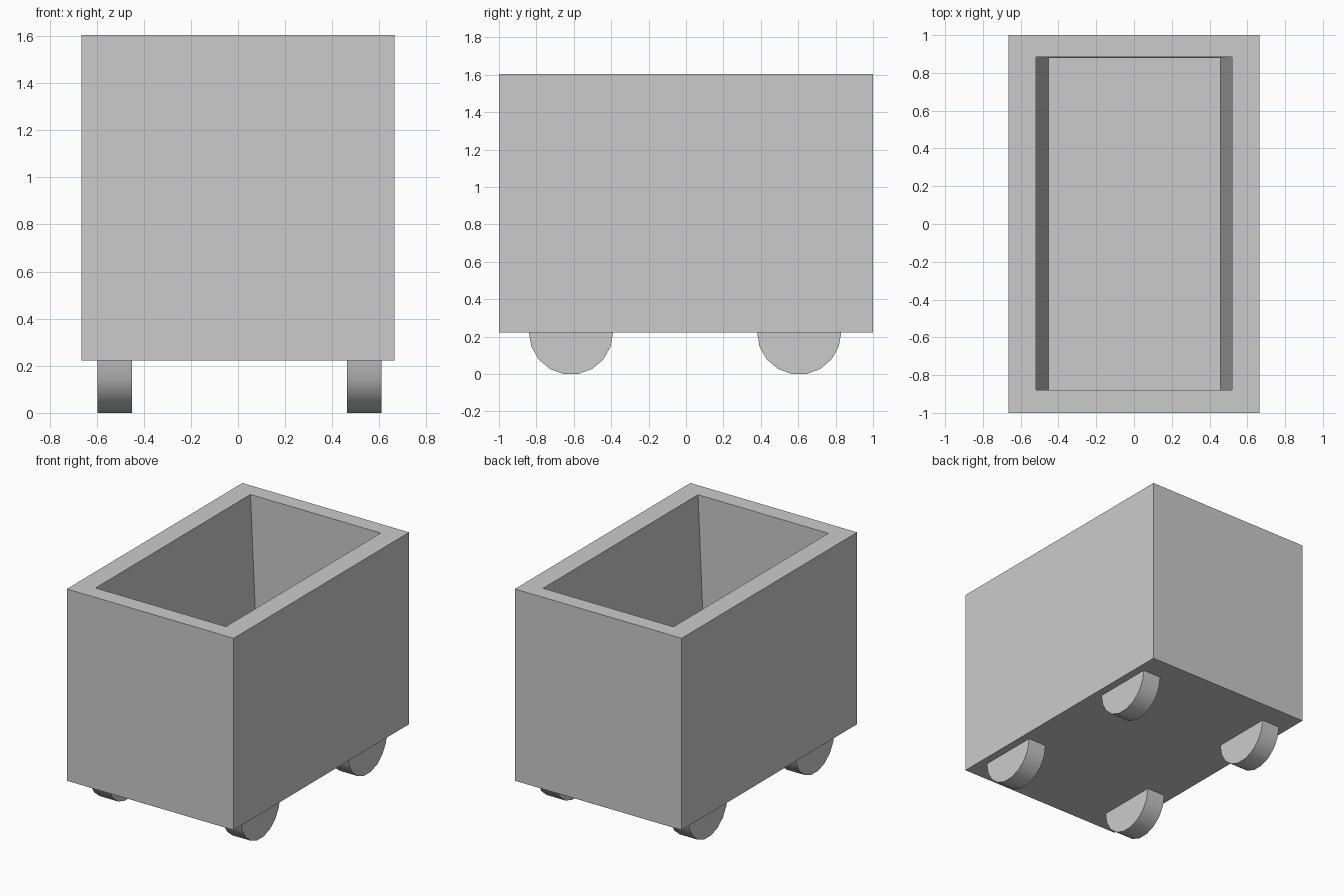
import bpy, bmesh, math
from mathutils import Matrix

if "Cube" in bpy.data.objects:
    bpy.data.objects.remove(bpy.data.objects["Cube"])

BODY_Z0, BODY_Z1 = 0.222, 1.605
FLOOR_Z = 0.24


def add_object(name, bm):
    bmesh.ops.recalc_face_normals(bm, faces=bm.faces)
    mesh = bpy.data.meshes.new(name)
    bm.to_mesh(mesh)
    bm.free()
    obj = bpy.data.objects.new(name, mesh)
    bpy.context.collection.objects.link(obj)
    return obj


def loop(bm, x0, x1, y0, y1, z):
    return [bm.verts.new(p) for p in ((x0, y0, z), (x1, y0, z), (x1, y1, z), (x0, y1, z))]


# Open tub: outer box, flat rim, cavity with tapering side walls
bm = bmesh.new()
rings = [
    loop(bm, -0.665, 0.665, -1, 1, BODY_Z0),
    loop(bm, -0.665, 0.665, -1, 1, BODY_Z1),
    loop(bm, -0.52, 0.52, -0.88, 0.885, BODY_Z1),
    loop(bm, -0.453, 0.459, -0.88, 0.88, FLOOR_Z),
]
for a, b in zip(rings, rings[1:]):
    for i in range(4):
        j = (i + 1) % 4
        bm.faces.new((a[i], a[j], b[j], b[i]))
bm.faces.new(rings[0])
bm.faces.new(rings[-1])
add_object("tub", bm)


# Wheels: 18-sided cylinders, cut off where they meet the underside
def wheel(name, x, y, radius=0.225, width=0.146):
    bm = bmesh.new()
    bmesh.ops.create_cone(bm, cap_ends=True, segments=18, radius1=radius,
                          radius2=radius, depth=width)
    bmesh.ops.rotate(bm, verts=bm.verts, matrix=Matrix.Rotation(math.pi / 2, 3, 'Y'))
    low = min(v.co.z for v in bm.verts)
    if sum(v.co.z < low + 1e-4 for v in bm.verts) < 4:  # rest on a flat side
        bmesh.ops.rotate(bm, verts=bm.verts, matrix=Matrix.Rotation(math.radians(10), 3, 'X'))
        low = min(v.co.z for v in bm.verts)
    bmesh.ops.translate(bm, verts=bm.verts, vec=(x, y, -low))
    cut = bmesh.ops.bisect_plane(bm, geom=bm.verts[:] + bm.edges[:] + bm.faces[:],
                                 plane_co=(0, 0, BODY_Z0 - 0.0005), plane_no=(0, 0, 1),
                                 clear_outer=True)
    edges = [e for e in cut["geom_cut"] if isinstance(e, bmesh.types.BMEdge)]
    bmesh.ops.holes_fill(bm, edges=edges)
    obj = add_object(name, bm)
    bpy.ops.object.select_all(action='DESELECT')
    bpy.context.view_layer.objects.active = obj
    obj.select_set(True)
    bpy.ops.object.shade_smooth_by_angle(angle=math.radians(30))


for side, x in (("left", -0.524), ("right", 0.536)):
    for end, y in (("front", -0.615), ("back", 0.605)):
        wheel(f"{end}_{side}_wheel", x, y)
